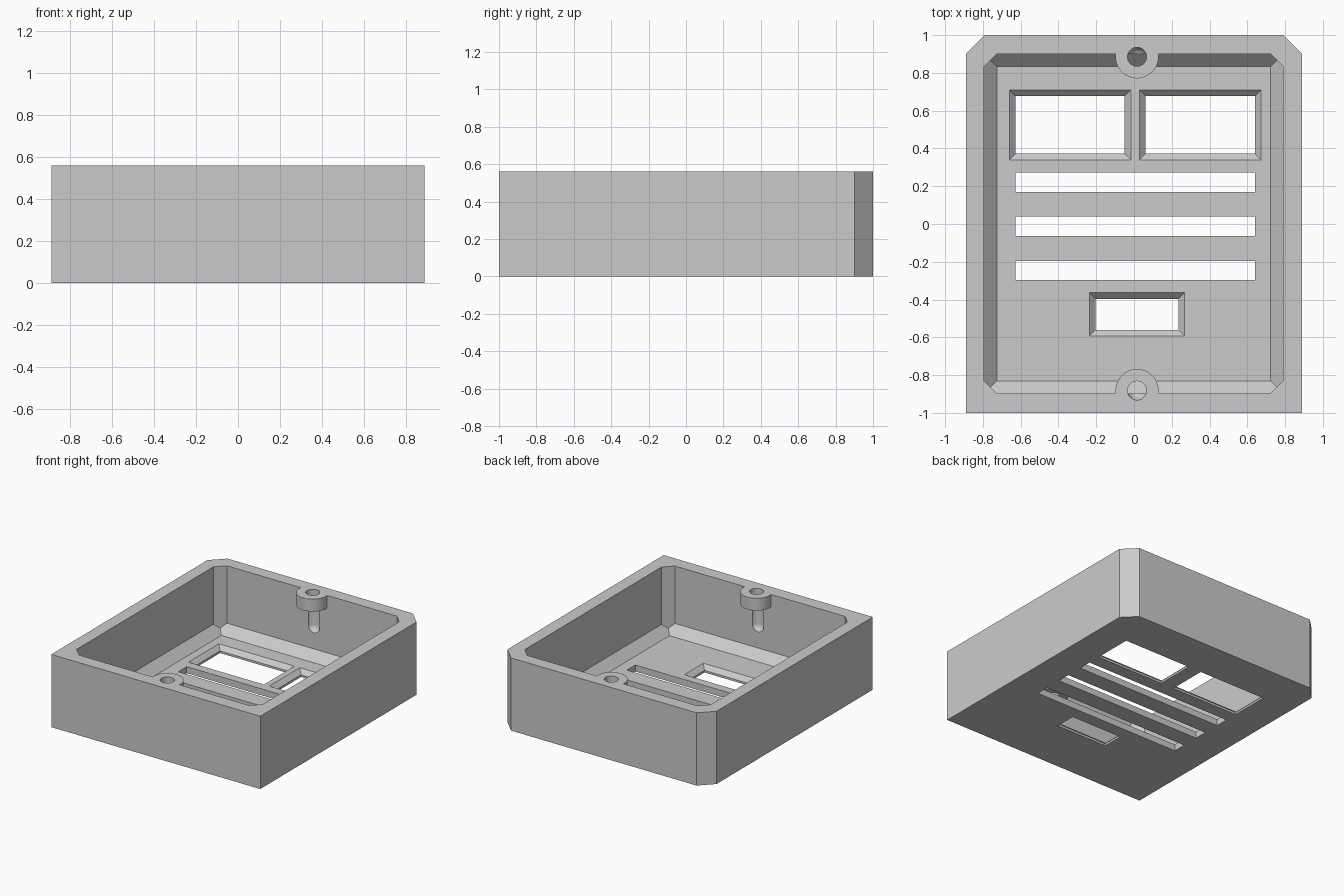
import bpy, bmesh, math

cube = bpy.data.objects.get("Cube")
if cube:
    bpy.data.objects.remove(cube, do_unlink=True)

HEIGHT, FLOOR, ABOVE = 0.56, 0.05, 0.7

grey = bpy.data.materials.new("plain_grey")
grey.use_nodes = True
grey.diffuse_color = (0.6, 0.6, 0.6, 1)
grey.node_tree.nodes["Principled BSDF"].inputs["Base Color"].default_value = (0.6, 0.6, 0.6, 1)


def hull(name, points):
    """Solid convex object around the given points."""
    bm = bmesh.new()
    for p in points:
        bm.verts.new(p)
    result = bmesh.ops.convex_hull(bm, input=bm.verts)
    loose = {g for g in result["geom_interior"] + result["geom_unused"]
             if isinstance(g, bmesh.types.BMVert)}
    bmesh.ops.delete(bm, geom=list(loose), context="VERTS")
    bmesh.ops.dissolve_limit(bm, angle_limit=0.01, verts=bm.verts, edges=bm.edges)
    bmesh.ops.recalc_face_normals(bm, faces=bm.faces)
    mesh = bpy.data.meshes.new(name)
    bm.to_mesh(mesh)
    bm.free()
    mesh.materials.append(grey)
    obj = bpy.data.objects.new(name, mesh)
    bpy.context.collection.objects.link(obj)
    return obj


def rect(x0, x1, y0, y1, z, grow=0.0):
    return [(x, y, z) for x in (x0 - grow, x1 + grow) for y in (y0 - grow, y1 + grow)]


def octagon(x0, x1, y0, y1, z, cut):
    return rect(x0 + cut, x1 - cut, y0, y1, z) + rect(x0, x1, y0 + cut, y1 - cut, z)


def ring(x, y, z, r, n=48):
    return [(x + r * math.cos(2 * math.pi * i / n), y + r * math.sin(2 * math.pi * i / n), z)
            for i in range(n)]


def subtract(target, cutter):
    """Cut one solid out of another and discard the cutter."""
    mod = target.modifiers.new("cut", "BOOLEAN")
    mod.operation, mod.solver, mod.object = "DIFFERENCE", "EXACT", cutter
    bpy.context.view_layer.objects.active = target
    bpy.ops.object.modifier_apply(modifier=mod.name)
    bpy.data.objects.remove(cutter, do_unlink=True)


# Outer block with the two back corners chamfered
case = hull("enclosure_shell", [
    (s * x, y, z) for z in (0, HEIGHT) for s in (-1, 1)
    for x, y in ((0.89, -1), (0.89, 0.9), (0.79, 1))])

# Cavity: chamfered corners and a sloped foot around the floor
foot = (-0.725, 0.722, -0.83, 0.833)
slope = 0.068
rim = (foot[0] - slope, foot[1] + slope, foot[2] - slope, foot[3] + slope)
cavity = hull("cavity_cutter",
              rect(*foot, FLOOR)
              + rect(*foot, FLOOR + slope / 2, slope / 2)
              + octagon(*rim, FLOOR + slope, slope)
              + octagon(*rim, ABOVE, slope))

# Screw bosses are left standing in the cavity
BOSS_X, BOSS_YS = 0.016, (0.885, -0.882)
for y in BOSS_YS:
    subtract(cavity, hull("boss_keep", ring(BOSS_X, y, 0.465, 0.114)
                          + ring(BOSS_X, y, ABOVE + 0.1, 0.114)))
subtract(case, cavity)

# Screw holes with rounded ends
R = 0.05
for y in BOSS_YS:
    points = ring(BOSS_X, y, ABOVE, R, 32) + [(BOSS_X, y, 0.24)]
    for k in range(6):
        a = k * math.pi / 12
        points += ring(BOSS_X, y, 0.29 - R * math.sin(a), R * math.cos(a), 32)
    subtract(case, hull("screw_hole_cutter", points))

# Windows with bevelled inner edges
BEVEL = 0.033
for window in ((-0.627, -0.05, 0.373, 0.677),
               (0.062, 0.64, 0.373, 0.677),
               (-0.203, 0.235, -0.56, -0.396)):
    subtract(case, hull("window_cutter", rect(*window, -0.1) + rect(*window, FLOOR - BEVEL)))
    subtract(case, hull("bevel_cutter", rect(*window, FLOOR - BEVEL - 0.0005)
                        + rect(*window, FLOOR + 0.01, BEVEL + 0.01)))

# Straight vent slots
for y in (0.221, -0.012, -0.246):
    slot = (-0.627, 0.64, y - 0.051, y + 0.051)
    subtract(case, hull("slot_cutter", rect(*slot, -0.1) + rect(*slot, FLOOR + 0.03)))

# Smooth the round parts only
bpy.ops.object.select_all(action="DESELECT")
case.select_set(True)
bpy.context.view_layer.objects.active = case
bpy.ops.object.shade_smooth_by_angle(angle=math.radians(25))
